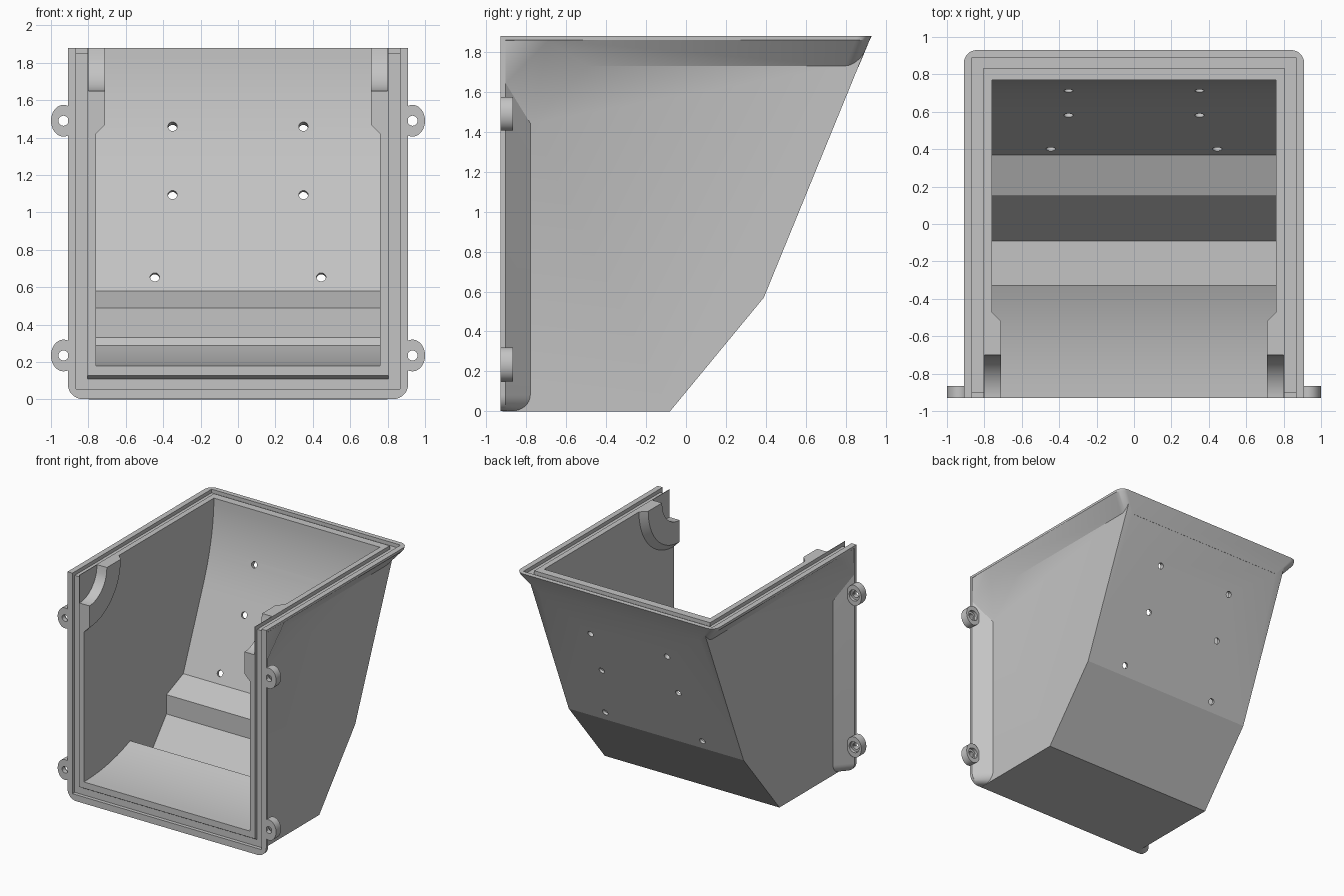
import bpy, bmesh, math

cube = bpy.data.objects.get("Cube")
if cube:
    bpy.data.objects.remove(cube, do_unlink=True)

grey = bpy.data.materials.new("plain grey")
grey.use_nodes = True
COLOUR = (0.55, 0.55, 0.55, 1)
grey.diffuse_color = COLOUR
grey.node_tree.nodes["Principled BSDF"].inputs["Base Color"].default_value = COLOUR

FRONT, BACK, TOP = -0.93, 0.93, 1.88      # overall extents
RIM, WALL, INNER = 0.91, 0.80, 0.76       # half widths


def loft(name, axis, rings):
    """Solid through rings of (position on axis, 2D points)."""
    place = {"x": lambda t, a, b: (t, a, b),
             "y": lambda t, a, b: (a, t, b),
             "z": lambda t, a, b: (a, b, t)}[axis]
    bm = bmesh.new()
    loops = [[bm.verts.new(place(t, *p)) for p in pts] for t, pts in rings]
    n = len(loops[0])
    for lo, hi in zip(loops, loops[1:]):
        for i in range(n):
            j = (i + 1) % n
            bm.faces.new((lo[i], lo[j], hi[j], hi[i]))
    bm.faces.new(loops[0])
    bm.faces.new(loops[-1])
    bmesh.ops.recalc_face_normals(bm, faces=bm.faces)
    mesh = bpy.data.meshes.new(name)
    bm.to_mesh(mesh)
    bm.free()
    mesh.materials.append(grey)
    ob = bpy.data.objects.new(name, mesh)
    bpy.context.collection.objects.link(ob)
    return ob


def combine(target, tool, operation):
    mod = target.modifiers.new("combine", "BOOLEAN")
    mod.operation, mod.solver, mod.object = operation, "EXACT", tool
    bpy.context.view_layer.objects.active = target
    bpy.ops.object.modifier_apply(modifier=mod.name)
    bpy.data.objects.remove(tool, do_unlink=True)


def add(target, tool):
    combine(target, tool, "UNION")


def cut(target, tool):
    combine(target, tool, "DIFFERENCE")


def arc(cx, cy, rx, ry, start, end, n):
    angles = [math.radians(start + (end - start) * i / n) for i in range(n + 1)]
    return [(cx + rx * math.cos(a), cy + ry * math.sin(a)) for a in angles]


def bezier(a, b, c, n):
    return [tuple((1 - t) ** 2 * p + 2 * t * (1 - t) * q + t * t * r
                  for p, q, r in zip(a, b, c))
            for t in (i / n for i in range(n + 1))]


def tray(w, open_end, closed_end, r):
    """Rectangle with the two corners at its closed end rounded."""
    s = 1 if closed_end > open_end else -1
    c = closed_end - s * r
    return ([(-w, open_end)] + arc(-w + r, c, r, s * r, 180, 90, 8)
            + arc(w - r, c, r, s * r, 90, 0, 8) + [(w, open_end)])


def channel(w_out, w_in, open_end, out_end, in_end):
    return [(-w_out, open_end), (-w_out, out_end), (w_out, out_end), (w_out, open_end),
            (w_in, open_end), (w_in, in_end), (-w_in, in_end), (-w_in, open_end)]


def smooth(ob, angle):
    bpy.ops.object.select_all(action="DESELECT")
    ob.select_set(True)
    bpy.context.view_layer.objects.active = ob
    bpy.ops.object.shade_smooth_by_angle(angle=math.radians(angle))


# Outer body
side = [(-0.92, 0), (-0.08, 0), (0.39, 0.57), (0.922, 1.87), (-0.92, 1.87)]
shell = loft("housing_shell", "x", [(-WALL, side), (WALL, side)])

# Flared rims along the front and top openings
lip = WALL - 0.004
add(shell, loft("front_rim", "y", [(FRONT, tray(RIM, TOP, 0.002, 0.08)),
                                   (-0.905, tray(RIM, TOP, 0.002, 0.08)),
                                   (-0.775, tray(lip, TOP, 0.002, 0.08))]))
add(shell, loft("top_rim", "z", [(TOP, tray(RIM, FRONT, BACK, 0.07)),
                                 (1.86, tray(RIM, FRONT, 0.92, 0.07)),
                                 (1.725, tray(lip, FRONT, 0.864, 0.07))]))

# Thickened upper front corners
def corner(size):
    return [(-0.92, 1.87), (-0.92, TOP - size), (FRONT + size, 1.87)]


add(shell, loft("corner_bulge", "x", [(-0.908, corner(0.255)), (-lip, corner(0.59)),
                                      (lip, corner(0.59)), (0.908, corner(0.255))]))

# Hollow interior with ramp, stepped floor and curved back wall
ramp = bezier((FRONT, 0.18), (-0.6, 0.18), (-0.325, 0.29), 10)
steps = [(-0.325, 0.04), (-0.09, 0.04), (0.15, 0.33), (0.15, 0.49), (0.37, 0.58)]
back = bezier((0.62, 1.19), (0.77, 1.55), (0.77, TOP), 12)
hollow = [(-1.1, 0.18)] + ramp + steps + back + [(0.77, 2.1), (-1.1, 2.1)]
cut(shell, loft("hollow", "x", [(-INNER, hollow), (INNER, hollow)]))

# Pivot bosses inside the upper corners, each with a round seat
for s in (-1, 1):
    def quarter(r):
        return [(FRONT, TOP)] + arc(FRONT, TOP, r, r, 0, -90, 20)
    add(shell, loft("boss", "x", [(s * 0.71, quarter(0.41)), (s * INNER, quarter(0.46)),
                                  (s * 0.78, quarter(0.46))]))
    seat = arc(FRONT, TOP, 0.23, 0.23, 0, 345, 47)
    cut(shell, loft("seat", "x", [(s * 0.69, seat), (s * WALL, seat)]))

# Seal grooves in both rims
cut(shell, loft("front_groove", "y", [(-0.96, channel(0.865, 0.805, 2, 0.055, 0.146)),
                                      (-0.90, channel(0.865, 0.805, 2, 0.055, 0.11))]))
groove = channel(0.865, 0.805, -1.1, 0.89, 0.835)
cut(shell, loft("top_groove", "z", [(1.85, groove), (1.95, groove)]))

# Screw holes square to the back wall
for x, y, z in ((0.35, 0.735, 1.45), (0.35, 0.59, 1.09), (0.445, 0.41, 0.65)):
    for s in (-1, 1):
        drill = loft("drill", "z", [(t, arc(0, 0, 0.025, 0.025, 0, 345, 23))
                                    for t in (-0.12, 0.12)])
        drill.location = (s * x, y, z)
        drill.rotation_euler.x = math.radians(67.6)
        bpy.context.view_layer.update()
        cut(shell, drill)

smooth(shell, 28)
# Keep the outer back crease crisp
verts = shell.data.vertices
for e in shell.data.edges:
    if all(abs(verts[v].co.y - 0.39) < 0.005 and abs(verts[v].co.z - 0.57) < 0.005
           for v in e.vertices):
        e.use_edge_sharp = True

# Screw ears on the front rim
for s, side_name in ((-1, "right"), (1, "left")):
    for z, level in ((0.235, "lower"), (1.49, "upper")):
        def disc(rx, rz):
            return arc(s * 0.933, z, rx, rz, 0, 348.75, 31)
        ear = loft(f"{level}_{side_name}_ear", "y",
                   [(FRONT, disc(0.067, 0.085)), (-0.865, disc(0.067, 0.085))])
        cut(ear, loft("bore", "y", [(-1, disc(0.027, 0.027)), (-0.8, disc(0.027, 0.027))]))
        cut(ear, loft("counterbore", "y", [(-0.89, disc(0.045, 0.045)),
                                           (-0.8, disc(0.045, 0.045))]))
        smooth(ear, 28)
